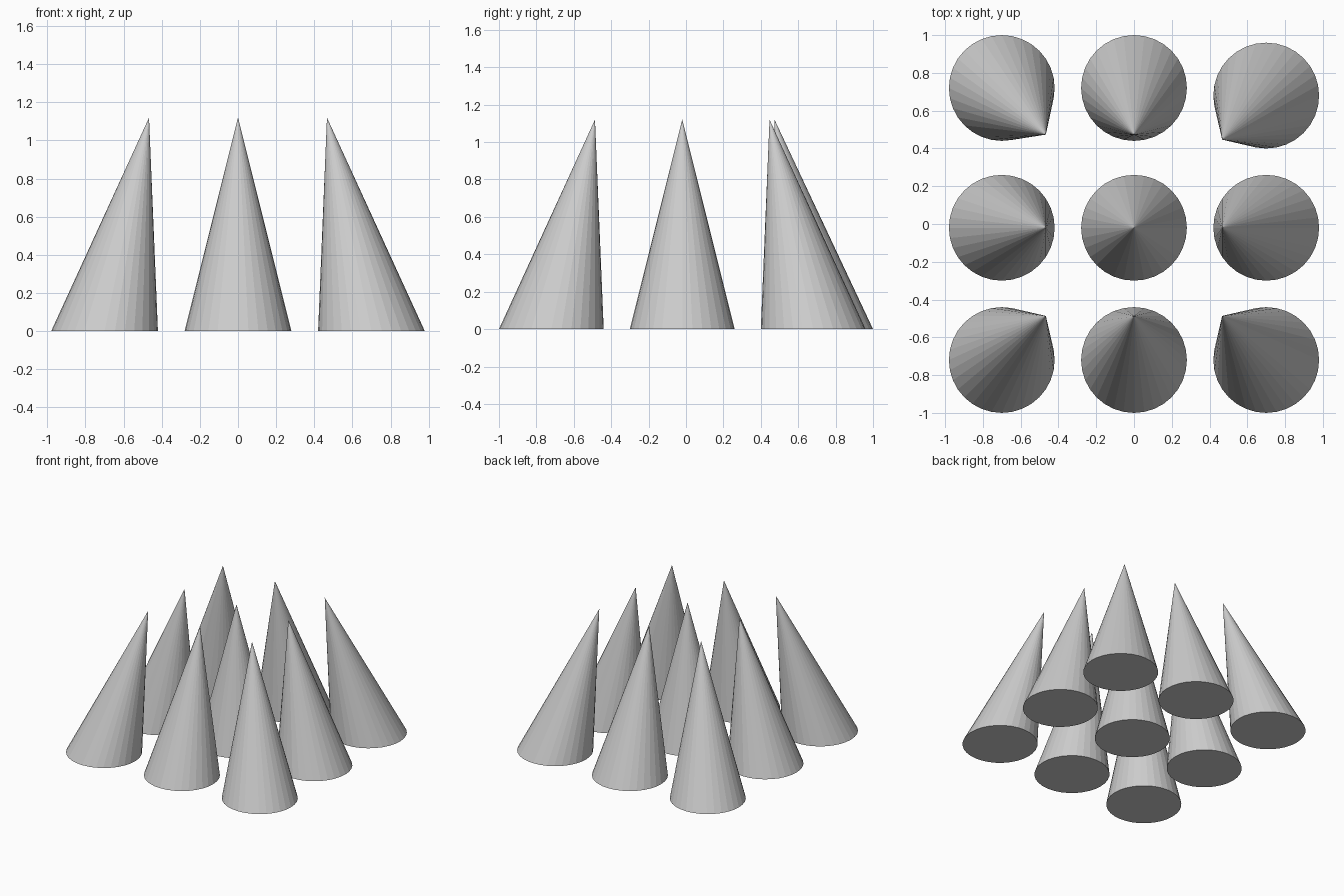
import bpy

if "Cube" in bpy.data.objects:
    bpy.data.objects.remove(bpy.data.objects["Cube"])

RADIUS, HEIGHT, SIDES = 0.28, 1.12, 32
SHIFT_Y = -0.02      # centres the whole group
LEAN = 2 / 3         # tips sit at this fraction of the base offset


def leaning_cone(name, x, y):
    """Closed faceted cone whose tip is sheared toward the group centre."""
    bpy.ops.mesh.primitive_cone_add(vertices=SIDES, radius1=RADIUS, radius2=0, depth=HEIGHT)
    cone = bpy.context.object
    cone.name = name
    cone.location = (x, y + SHIFT_Y, 0)
    for v in cone.data.vertices:
        v.co.z += HEIGHT / 2
        if v.co.z > HEIGHT / 2:
            v.co.x += x * (LEAN - 1)
            v.co.y += y * (LEAN - 1)


# Three by three grid; the back right cone stands slightly forward of its row
for row, y in (("front", -0.70), ("middle", 0.0), ("back", 0.74)):
    for column, x in (("left", -0.70), ("centre", 0.0), ("right", 0.70)):
        out_of_line = row == "back" and column == "right"
        leaning_cone(f"cone_{row}_{column}", x, 0.70 if out_of_line else y)
